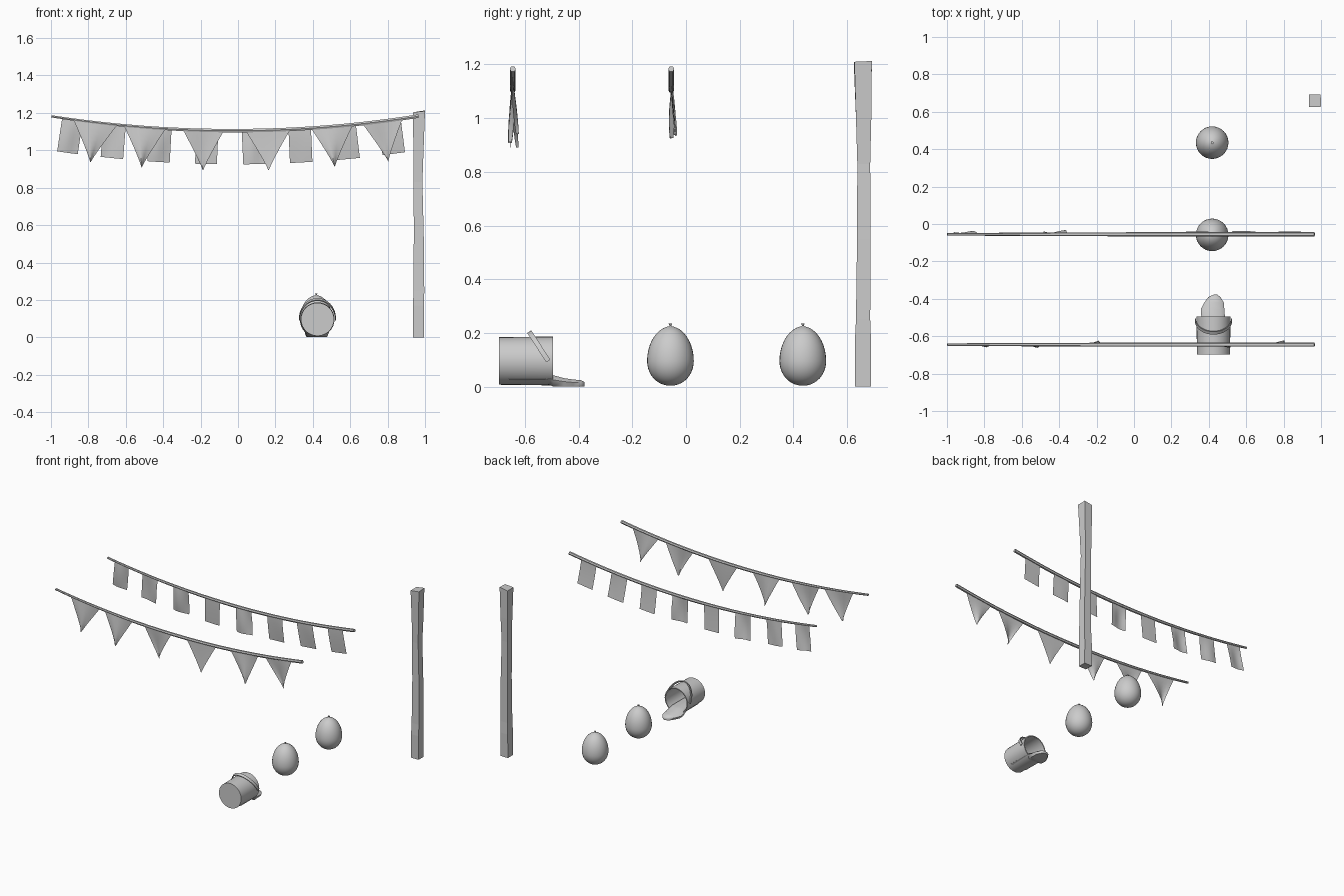
import bpy, bmesh, math, random
from mathutils import Vector

if "Cube" in bpy.data.objects:
    bpy.data.objects.remove(bpy.data.objects["Cube"])

random.seed(4)


def make(name, verts, faces, smooth=True, angle=40):
    me = bpy.data.meshes.new(name)
    me.from_pydata([tuple(v) for v in verts], [], faces)
    ob = bpy.data.objects.new(name, me)
    bpy.context.collection.objects.link(ob)
    bm = bmesh.new()
    bm.from_mesh(me)
    bmesh.ops.remove_doubles(bm, verts=bm.verts, dist=1e-5)
    bmesh.ops.recalc_face_normals(bm, faces=bm.faces)
    bm.to_mesh(me)
    bm.free()
    if smooth:
        bpy.ops.object.select_all(action='DESELECT')
        ob.select_set(True)
        bpy.context.view_layer.objects.active = ob
        bpy.ops.object.shade_smooth_by_angle(angle=math.radians(angle))
    return ob


def loft(name, rings, caps=True, **kw):
    """Join closed rings of equal length into a tube."""
    n = len(rings[0])
    verts = [p for r in rings for p in r]
    faces = [(i * n + j, i * n + (j + 1) % n, (i + 1) * n + (j + 1) % n, (i + 1) * n + j)
             for i in range(len(rings) - 1) for j in range(n)]
    if caps:
        faces += [tuple(range(n)), tuple(range(len(verts) - n, len(verts)))]
    return make(name, verts, faces, **kw)


def lathe(name, profile, place, n=32, **kw):
    """Revolve (radius, height) points; place maps a local point to the scene."""
    rings = [[place(r * math.cos(2 * math.pi * j / n), r * math.sin(2 * math.pi * j / n), h)
              for j in range(n)] for r, h in profile]
    return loft(name, rings, **kw)


# Sagging ropes, a little thinner at the left end
def sag(x):
    return 1.105 + 0.077 * ((x + 0.02) / 0.98) ** 2


def down(x):
    slope = 2 * 0.077 * (x + 0.02) / 0.98 ** 2
    return Vector((slope, 0, -1)).normalized()


def rope(name, y):
    rings = []
    for i in range(25):
        x = -0.998 + 1.963 * i / 24
        w = 0.007 + 0.004 * min(1, i / 12)
        d = down(x) * w * 0.85
        c = Vector((x, y, sag(x)))
        s = Vector((0, w, 0))
        rings.append([c + d + s * .6, c + s, c - d + s * .6, c - d - s * .6, c - s, c + d - s * .6])
    loft(name, rings, angle=35)


# Cloth flag: a bent sheet hanging at right angles to the rope
def flag(name, y, x0, x1, length, tip):
    nu, nv = 6, 7
    swing = random.uniform(-0.016, 0.02)
    curl = random.uniform(-0.012, 0.012)
    skew = random.uniform(-0.006, 0.006)
    mid = (x0 + x1) / 2
    verts = []
    for j in range(nv + 1):
        v = j / nv
        width = (1 - v) ** 1.1 if tip else 1
        for i in range(nu + 1):
            u = i / nu
            x = mid + (x1 - x0) * (u - 0.5) * width
            top = Vector((x, y, sag(x)))
            p = top + down(mid) * length * v
            p.x += skew * v
            p.y += swing * v ** 1.5 + curl * math.sin(u * math.pi * 1.5) * math.sin(v * 2.4)
            verts.append(p)
    m = nu + 1
    faces = [(j * m + i, j * m + i + 1, (j + 1) * m + i + 1, (j + 1) * m + i)
             for j in range(nv) for i in range(nu)]
    make(name, verts, faces)


rope("front_rope", -0.645)
for k, (a, b) in enumerate([(-.88, -.645), (-.61, -.385), (-.295, -.075),
                            (.04, .28), (.39, .615), (.665, .88)]):
    flag(f"triangle_flag_{k + 1}", -0.645, a, b, 0.216, True)

rope("rear_rope", -0.055)
for k, (a, b) in enumerate([(-.94, -.83), (-.72, -.60), (-.475, -.355), (-.222, -.105),
                            (.02, .142), (.27, .39), (.505, .63), (.75, .87)]):
    flag(f"square_flag_{k + 1}", -0.055, a, b, 0.18, False)

# Rough-hewn wooden post: (height, left, right, front, back)
post = [(0, .935, .995, .630, .688), (.17, .936, .995, .629, .689), (.25, .938, .996, .633, .686),
        (.55, .940, .993, .637, .687), (.83, .939, .986, .638, .686), (1.0, .938, .992, .633, .690),
        (1.203, .935, 1.0, .625, .692)]
rings = [[(l, f, z), (r, f, z), (r, b, z), (l, b, z)] for z, l, r, f, b in post]
rings[-1][1] = (1.0, .627, 1.21)
rings[-1][2] = (.998, .692, 1.213)
loft("wooden_post", rings, smooth=False)

# Water balloons with a small knot on top
egg = [(0, .004)]
for i in range(1, 20):
    t = math.pi * i / 20
    c = -math.cos(t)
    h = .096 + c * (.129 if c > 0 else .092)
    egg.append((.087 * math.sin(t) ** (1.05 if c > 0 else .95), h))
egg += [(.006, .225), (.003, .228), (.007, .235), (0, .234)]
for k, y in enumerate((-.058, .435)):
    lathe(f"water_balloon_{k + 1}", egg, lambda a, b, h, y=y: (.418 + a, y + b, h),
          caps=False, angle=60)

# Tipped bucket lying along y, open to the back
CX, CZ = .425, .096
lathe("bucket", [(0, -.697), (.0885, -.697), (.091, -.495), (.084, -.495), (.082, -.687), (0, -.687)],
      lambda a, b, h: (CX + a, h, CZ + b), caps=False)

# Flat carrying handle, swung back over the bucket
pivot, reach = Vector((CX, -.513, CZ)), Vector((0, -.07, .108))
side = Vector((0, .108, .07)).normalized() * .009
rings = []
for i in range(25):
    t = math.pi * i / 24
    out = Vector((math.cos(t) * .098, 0, 0)) + reach * math.sin(t)
    inner, outer = pivot + out * .96, pivot + out * 1.01
    rings.append([inner - side, inner + side, outer + side, outer - side])
loft("bucket_handle", rings)

# Spilled water running out of the mouth: (y, left, right, top)
spill = [(-.66, .362, .488, .047), (-.52, .362, .488, .047), (-.495, .360, .486, .043),
         (-.455, .357, .483, .032), (-.42, .376, .480, .027), (-.39, .398, .462, .024),
         (-.378, .425, .445, .017)]
rings = []
for y, l, r, h in spill:
    low = .012 if y < -.5 else .001
    w = (r - l) * (.3 if y < -.5 else .08)
    rings.append([(l + w, y, low), (r - w, y, low), (r, y, h * .6), (r - (r - l) * .15, y, h),
                  (l + (r - l) * .15, y, h), (l, y, h * .6)])
loft("spilled_water", rings, angle=50)
